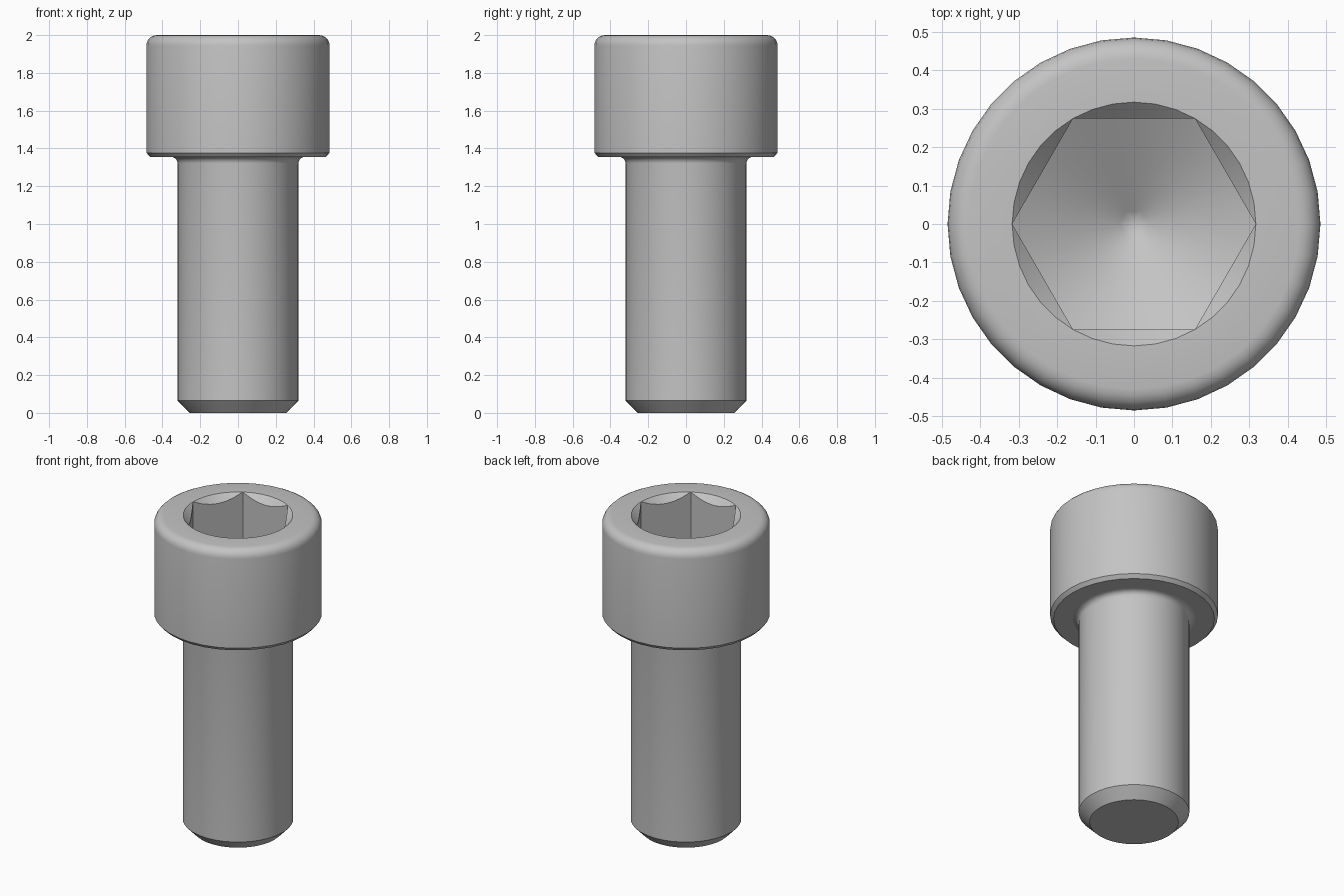
import bpy
import bmesh
from math import pi, sin, cos, tan, radians

SEGMENTS = 36
SHANK_R, HEAD_R, SOCKET_R = 0.32, 0.485, 0.317
HEAD_BASE, TOP = 1.355, 2.0
SOCKET_FLOOR = 1.68

cube = bpy.data.objects.get("Cube")
if cube:
    bpy.data.objects.remove(cube)

steel = bpy.data.materials.new("grey_steel")
steel.use_nodes = True
colour = (0.55, 0.55, 0.55, 1)
steel.diffuse_color = colour
steel.node_tree.nodes["Principled BSDF"].inputs["Base Color"].default_value = colour


def arc(cx, cz, radius, start, end, steps=5):
    """Points (r, z) along a fillet, angles in degrees."""
    angles = [radians(start + (end - start) * i / steps) for i in range(steps + 1)]
    return [(cx + radius * cos(a), cz + radius * sin(a)) for a in angles]


def hex_radius(a):
    """Distance from the axis to the hexagon wall at angle a."""
    return SOCKET_R * cos(pi / 6) / cos(a % (pi / 3) - pi / 6)


def sweep(name, rings):
    """Skin rings around the axis; a ring is (r, z) or a function of the angle."""
    bm = bmesh.new()
    previous = None
    for ring in rings:
        if ring[0] == 0 if isinstance(ring, tuple) else False:
            current = [bm.verts.new((0, 0, ring[1]))] * SEGMENTS
        else:
            current = []
            for i in range(SEGMENTS):
                a = 2 * pi * i / SEGMENTS
                r, z = ring(a) if callable(ring) else ring
                current.append(bm.verts.new((r * cos(a), r * sin(a), z)))
        if previous:
            for i in range(SEGMENTS):
                j = (i + 1) % SEGMENTS
                corners = [previous[i], previous[j], current[j], current[i]]
                bm.faces.new(list(dict.fromkeys(corners)))
        previous = current
    # Merge the chamfer corners that touch the rim
    bmesh.ops.remove_doubles(bm, verts=bm.verts, dist=0.0001)
    mesh = bpy.data.meshes.new(name)
    bm.to_mesh(mesh)
    bm.free()
    obj = bpy.data.objects.new(name, mesh)
    bpy.context.collection.objects.link(obj)
    mesh.materials.append(steel)
    bpy.ops.object.select_all(action="DESELECT")
    obj.select_set(True)
    bpy.context.view_layer.objects.active = obj
    bpy.ops.object.shade_smooth_by_angle(angle=radians(30))
    return obj


# Shank with a chamfered tip and a small fillet under the head
neck = 0.035
sweep("shank", [(0, 0), (SHANK_R - 0.063, 0), (SHANK_R, 0.065)]
      + arc(SHANK_R + neck, HEAD_BASE - neck, neck, 180, 90))

# Head with a lower chamfer and a rounded upper edge
edge = 0.055
sweep("head", [(SHANK_R + neck, HEAD_BASE), (HEAD_R - 0.02, HEAD_BASE),
               (HEAD_R, HEAD_BASE + 0.022)]
      + arc(HEAD_R - edge, TOP - edge, edge, 0, 90)
      + [(SOCKET_R, TOP)])


# Hexagonal socket: conical lead-in, flat walls, drilled conical floor
def lead_in(a):
    r = hex_radius(a)
    return r, TOP - (SOCKET_R - r)


def floor_ring(scale):
    def ring(a):
        r = hex_radius(a) * scale
        return r, SOCKET_FLOOR - (SOCKET_R - r) * tan(pi / 6)
    return ring


apex = SOCKET_FLOOR - SOCKET_R * tan(pi / 6)
sweep("hex_socket", [(SOCKET_R, TOP), lead_in, floor_ring(1),
                     floor_ring(0.5), floor_ring(0.12), (0, apex)])
